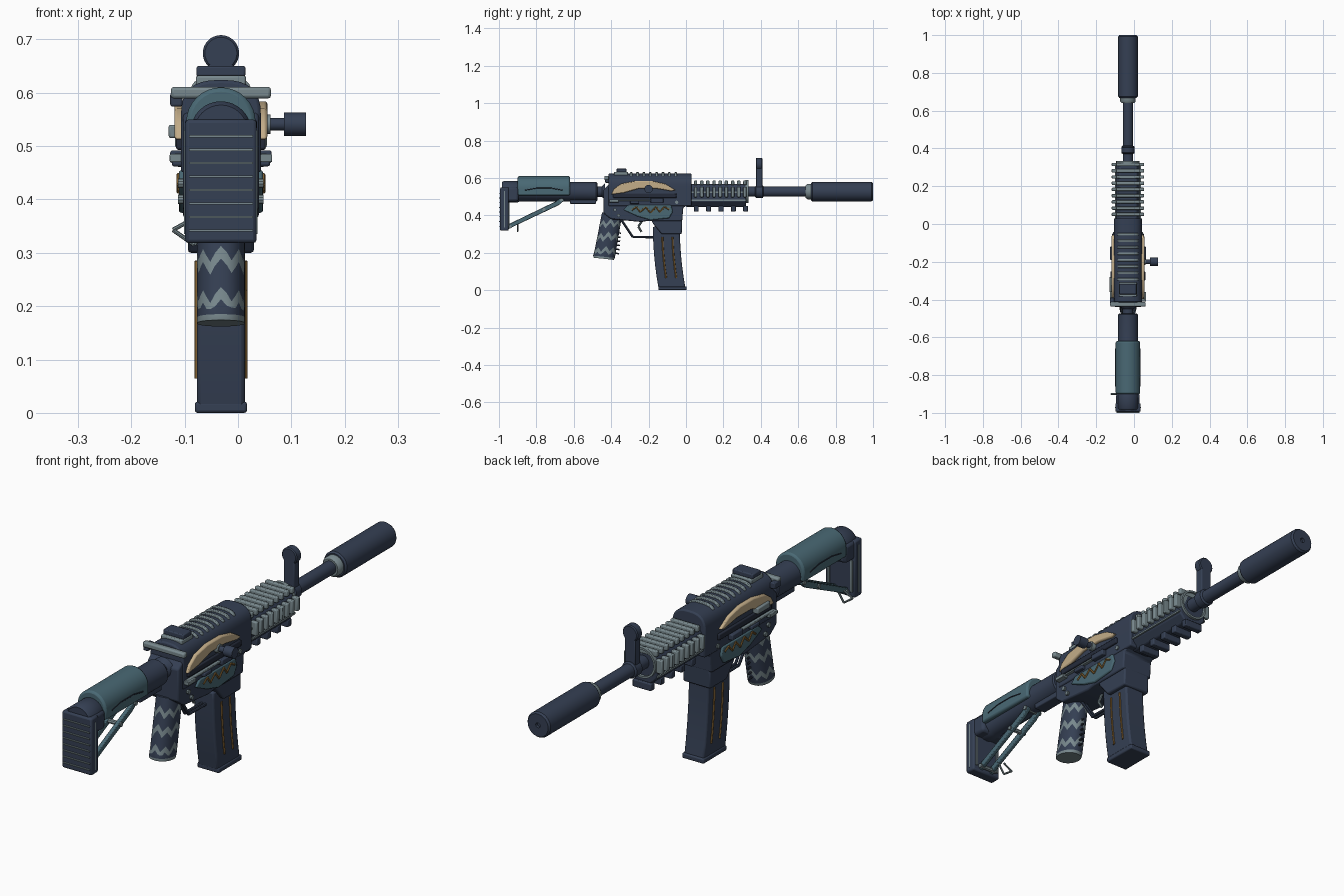
import bpy, bmesh, math
from mathutils import Vector

if "Cube" in bpy.data.objects:
    bpy.data.objects.remove(bpy.data.objects["Cube"])

XC = -0.032   # middle plane of the model
AX = 0.527    # height of the barrel axis


def mat(name, rgb):
    m = bpy.data.materials.new(name)
    m.diffuse_color = (*rgb, 1)
    m.use_nodes = True
    m.node_tree.nodes["Principled BSDF"].inputs["Base Color"].default_value = m.diffuse_color
    return m


NAVY = mat("navy", (0.035, 0.050, 0.087))
DARK = mat("dark_navy", (0.018, 0.024, 0.042))
TEAL = mat("teal", (0.067, 0.140, 0.175))
GREY = mat("blue_grey", (0.19, 0.25, 0.27))
TAN = mat("tan", (0.55, 0.42, 0.25))
GOLD = mat("dark_gold", (0.24, 0.13, 0.035))


def finish(name, bm, *mats, bevel=0.0, seg=2):
    bmesh.ops.recalc_face_normals(bm, faces=bm.faces)
    me = bpy.data.meshes.new(name)
    bm.to_mesh(me)
    bm.free()
    ob = bpy.data.objects.new(name, me)
    bpy.context.collection.objects.link(ob)
    for m in mats:
        me.materials.append(m)
    if bevel:
        b = ob.modifiers.new("bevel", "BEVEL")
        b.width, b.segments, b.limit_method = bevel, seg, "ANGLE"
    bpy.ops.object.select_all(action="DESELECT")
    ob.select_set(True)
    bpy.context.view_layer.objects.active = ob
    bpy.ops.object.shade_smooth_by_angle(angle=math.radians(35))
    return ob


def loft(bm, rings):
    """Closed rings of equal length joined into a capped body."""
    vs = [[bm.verts.new(p) for p in r] for r in rings]
    n = len(vs[0])
    rows = []
    for a, b in zip(vs, vs[1:]):
        rows.append([bm.faces.new((a[i], a[(i + 1) % n], b[(i + 1) % n], b[i])) for i in range(n)])
    rows.append([bm.faces.new(vs[0])])
    rows.append([bm.faces.new(vs[-1])])
    return rows


def boxes(name, m, specs, bevel=0.004):
    """Each spec: x range (from the middle plane), y range, z range."""
    bm = bmesh.new()
    for x0, x1, y0, y1, z0, z1 in specs:
        loft(bm, [[(XC + x, y, z) for x, y in ((x0, y0), (x1, y0), (x1, y1), (x0, y1))] for z in (z0, z1)])
    return finish(name, bm, m, bevel=bevel)


def side_prism(name, m, pts, x0, x1, bevel=0.006):
    """Side outline (y, z) given thickness across x."""
    bm = bmesh.new()
    loft(bm, [[(XC + x, y, z) for y, z in pts] for x in (x0, x1)])
    return finish(name, bm, m, bevel=bevel)


def end_prism(name, m, pts, *spans, bevel=0.006):
    """End outline (x, z) run along each y span."""
    bm = bmesh.new()
    for span in spans:
        loft(bm, [[(XC + x, y, z) for x, z in pts] for y in span])
    return finish(name, bm, m, bevel=bevel)


def lathe(name, m, prof, n=32, z=AX):
    """Profile (y, radius) spun about the barrel axis."""
    bm = bmesh.new()
    loft(bm, [[(XC + r * math.cos(math.tau * i / n), y, z + r * math.sin(math.tau * i / n))
               for i in range(n)] for y, r in prof])
    return finish(name, bm, m)


def rods(name, m, paths, r, n=8):
    """Straight round bars through each path of (x, y, z)."""
    bm = bmesh.new()
    for path in paths:
        for p, q in zip(path, path[1:]):
            p, q = (Vector((XC + v[0], v[1], v[2])) for v in (p, q))
            d = (q - p).normalized()
            u = d.orthogonal().normalized()
            w = d.cross(u)
            loft(bm, [[c + r * (u * math.cos(math.tau * i / n) + w * math.sin(math.tau * i / n))
                       for i in range(n)] for c in (p, q)])
    return finish(name, bm, m)


def arch(half, base, shoulder, top, n=16, power=1.0):
    pts = [(-half, base), (half, base)]
    for i in range(n + 1):
        c, s = math.cos(math.pi * i / n), max(0, math.sin(math.pi * i / n))
        pts.append((half * math.copysign(abs(c) ** power, c), shoulder + (top - shoulder) * s ** power))
    return pts


# Barrel and suppressor
lathe("barrel", NAVY, [(0.0, 0.027), (0.37, 0.027), (0.375, 0.034), (0.41, 0.034), (0.415, 0.027), (0.66, 0.027)])
lathe("suppressor_collar", GREY, [(0.64, 0.034), (0.65, 0.041), (0.672, 0.041)])
lathe("suppressor", NAVY, [(0.668, 0.046), (0.675, 0.052), (0.992, 0.052), (1.0, 0.046), (1.0, 0.010), (0.99, 0.009)])

# Front sight
boxes("front_sight_post", NAVY, [(-0.024, 0.024, 0.374, 0.408, 0.545, 0.665)])
lathe("front_sight_disc", NAVY, [(0.374, 0.030), (0.378, 0.034), (0.404, 0.034), (0.408, 0.030)], z=0.674)

# Handguard shell, ribs and side lines
end_prism("handguard", NAVY, [(-0.035, 0.445), (0.035, 0.445), (0.062, 0.475), (0.062, 0.545),
                              (0.045, 0.568), (-0.045, 0.568), (-0.062, 0.545), (-0.062, 0.475)], (0.0, 0.322))
ribs_top, ribs_side, ribs_low = [], [], []
for i in range(9):
    y = 0.042 + i * 0.033
    ribs_top.append((-0.062, 0.062, y, y + 0.018, 0.562, 0.586))
    for s in (-1, 1):
        a, b = sorted((s * 0.058, s * 0.086))
        ribs_side.append((a, b, y, y + 0.018, 0.497, 0.553))
    if i % 2 == 0:
        ribs_low.append((-0.042, 0.042, y, y + 0.026, 0.42, 0.45))
boxes("handguard_top_ribs", GREY, ribs_top)
boxes("handguard_side_ribs", GREY, ribs_side)
boxes("handguard_bottom_ribs", NAVY, ribs_low)
boxes("handguard_side_lines", GREY, [(-0.068, 0.068, 0.01, 0.32, z, z + 0.007) for z in (0.478, 0.521)], 0)
lathe("handguard_ring", GREY, [(0.318, 0.062), (0.333, 0.062), (0.333, 0.054), (0.322, 0.054)])

# Receiver
end_prism("upper_receiver", NAVY, arch(0.075, 0.45, 0.555, 0.624, power=0.75), (-0.415, 0.03))
side_prism("lower_receiver", NAVY, [(-0.44, 0.41), (-0.44, 0.54), (-0.40, 0.575), (-0.02, 0.56), (0.03, 0.47),
                                    (-0.015, 0.44), (-0.02, 0.37), (-0.21, 0.37), (-0.24, 0.365),
                                    (-0.40, 0.38)], -0.071, 0.071)
side_prism("magazine_well", NAVY, [(-0.185, 0.39), (-0.02, 0.39), (-0.023, 0.30), (-0.13, 0.30), (-0.18, 0.36)],
           -0.062, 0.062)
rail_arc = arch(0.056, 0.59, 0.603, 0.631, power=0.75)
end_prism("top_rail_teeth", GREY, rail_arc, *[(-0.3 + i * 0.034, -0.286 + i * 0.034) for i in range(8)], bevel=0.003)
boxes("rear_sight_base", GREY, [(-0.047, 0.047, -0.385, -0.31, 0.612, 0.632)])
boxes("rear_sight", NAVY, [(-0.046, 0.046, -0.372, -0.318, 0.63, 0.650)])
boxes("rear_cross_bar", GREY, [(-0.094, 0.094, -0.437, -0.413, 0.589, 0.611)], 0.006)
boxes("rear_bar_block", NAVY, [(-0.095, -0.072, -0.432, -0.39, 0.574, 0.60)])

# Side panels, engraving and controls on both sides
tan_shape = [(-0.40, 0.512), (-0.385, 0.542), (-0.345, 0.570), (-0.27, 0.584), (-0.18, 0.584), (-0.11, 0.568),
             (-0.055, 0.535), (-0.08, 0.53), (-0.16, 0.544), (-0.25, 0.544), (-0.33, 0.521)]
teal_shape = [(-0.335, 0.43), (-0.31, 0.455), (-0.08, 0.455), (-0.07, 0.42), (-0.09, 0.385),
              (-0.19, 0.375), (-0.26, 0.395)]
scroll = [(-0.29, 0.428), (-0.265, 0.446), (-0.245, 0.418), (-0.215, 0.445), (-0.19, 0.414),
          (-0.16, 0.446), (-0.14, 0.418), (-0.115, 0.446), (-0.09, 0.432)]
for s, side in ((-1, "left"), (1, "right")):
    def span(a, b):
        return sorted((s * a, s * b))
    side_prism(side + "_tan_panel", TAN, tan_shape, *span(0.064, 0.087), bevel=0.005)
    side_prism(side + "_teal_panel", TEAL, teal_shape, *span(0.06, 0.079), bevel=0.005)
    rods(side + "_engraving", GOLD, [[(s * 0.079, y, z) for y, z in scroll]], 0.0045, 6)
    boxes(side + "_slide_bar", DARK, [(*span(0.06, 0.084), -0.39, -0.05, 0.493, 0.518)])
    boxes(side + "_slide_trim", GREY, [(*span(0.06, 0.087), -0.40, -0.15, 0.478, 0.486),
                                       (*span(0.06, 0.096), -0.41, -0.36, 0.47, 0.485)], 0.002)
    boxes(side + "_catch", NAVY, [(*span(0.06, 0.095), -0.19, -0.12, 0.468, 0.492),
                                  (*span(0.06, 0.092), -0.30, -0.25, 0.462, 0.478)])
    rods(side + "_pins", GREY, [[(s * 0.06, y, z), (s * 0.08, y, z)]
                                for y, z in ((-0.38, 0.43), (-0.05, 0.47), (-0.36, 0.40))], 0.009, 10)
boxes("selector_plate", GREY, [(-0.098, -0.07, -0.36, -0.28, 0.515, 0.54)])

# Charging handle
rods("charging_stem", NAVY, [[(0.05, -0.20, 0.541), (0.13, -0.20, 0.541)]], 0.012, 14)
rods("charging_knob", NAVY, [[(0.118, -0.20, 0.541), (0.159, -0.20, 0.541)]], 0.022, 18)
rods("charging_collar", GREY, [[(0.07, -0.20, 0.541), (0.093, -0.20, 0.541)]], 0.018, 14)

# Magazine: gently curved body, foot and gold side lines


def mag_y(z):
    t = (0.34 - z) / 0.34
    return -0.105 + 0.032 * t * t


bm = bmesh.new()
loft(bm, [[(XC + x, mag_y(z) + y, z) for x, y in ((-0.045, -0.072), (0.045, -0.072), (0.045, 0.072), (-0.045, 0.072))]
          for z in (0.01, 0.07, 0.13, 0.19, 0.25, 0.31, 0.34)])
finish("magazine", bm, NAVY, bevel=0.007)
boxes("magazine_foot", NAVY, [(-0.049, 0.049, -0.148, 0.003, 0.0, 0.021)], 0.005)
rods("magazine_lines", GOLD, [[(s * 0.045, mag_y(z) + dy, z) for z in (0.065, 0.12, 0.18, 0.23, 0.285)]
                              for s in (-1, 1) for dy in (-0.022, 0.032)], 0.005, 6)

# Grip: leaning oval rings, with uneven zigzag stripes
bm = bmesh.new()
N = 32
zigzag = (1, 0.2, -0.8, -0.1, 0.6, -0.2, -1, 0.1)
levels = [(0.162, 0), (0.173, 0), (0.198, 1), (0.221, 1), (0.245, 0), (0.274, 1), (0.298, 1),
          (0.325, 0), (0.346, 1), (0.367, 1), (0.415, 0)]
rings = []
for k, (z, zig) in enumerate(levels):
    ring = []
    for i in range(N):
        a = math.tau * i / N
        c, s = math.cos(a), math.sin(a)
        zz = z + zig * 0.015 * zigzag[i % 8]
        t = (0.41 - zz) / 0.245
        if t > 0.9:
            zz += 0.006 * (1 - s)
        yc = -0.395 - 0.045 * t
        r = 0.055 + 0.003 * t - (0.004 if k == 0 else 0)
        ring.append((XC + 0.045 * math.copysign(abs(c) ** 0.85, c), yc + r * s, zz))
    rings.append(ring)
for k, row in enumerate(loft(bm, rings)):
    for f in row:
        f.material_index = 1 if k in (0, 2, 5, 8, 10) else 0
finish("grip", bm, NAVY, GREY)
rods("grip_finger_bars", DARK, [[(0, -0.42, 0.205 + i * 0.022), (0, -0.348 - 0.002 * (5 - i), 0.195 + i * 0.022)]
                                for i in range(6)], 0.004, 6)

# Trigger and guard
rods("trigger_guard", NAVY, [[(x, -0.345, 0.375), (x, -0.285, 0.285), (x, -0.17, 0.283)] for x in (-0.008, 0.008)], 0.006)
rods("trigger", GREY, [[(0, -0.235, 0.37), (0, -0.255, 0.34), (0, -0.238, 0.312)]], 0.006)

# Stock tube, neck and cheek rest
lathe("stock_neck", NAVY, [(-0.478, 0.028), (-0.45, 0.028), (-0.432, 0.045)], 20)
lathe("stock_tube", NAVY, [(-0.985, 0.050), (-0.975, 0.057), (-0.90, 0.057), (-0.89, 0.052), (-0.48, 0.052), (-0.474, 0.047)])
boxes("stock_tube_keel", NAVY, [(-0.026, 0.026, -0.62, -0.48, 0.462, 0.50)])
end_prism("cheek_rest", TEAL, arch(0.065, 0.507, 0.545, 0.61), (-0.90, -0.62), bevel=0.008)
rods("cheek_rest_grooves", DARK, [[(s * 0.065, -0.86, 0.535), (s * 0.065, -0.80, 0.546), (s * 0.065, -0.72, 0.546),
                                  (s * 0.065, -0.66, 0.535)] for s in (-1, 1)], 0.0025, 6)

# Butt plate with ribs and frame
boxes("butt_plate", NAVY, [(-0.067, 0.067, -0.994, -0.948, 0.318, 0.55)], 0.007)
boxes("butt_ribs", GREY, [(-0.06, 0.06, -1.0, -0.99, 0.34 + i * 0.0252, 0.344 + i * 0.0252) for i in range(8)], 0)
boxes("butt_side_trim", GREY, [(-0.069, 0.069, -0.973, -0.968, 0.335, 0.53)], 0)
boxes("butt_front_bars", GREY, [(s * 0.052 - 0.005, s * 0.052 + 0.005, -0.95, -0.943, 0.34, 0.47) for s in (-1, 1)], 0.002)
boxes("butt_top", NAVY, [(-0.062, 0.062, -0.985, -0.895, 0.475, 0.55)], 0.012)

# Stock strut and wire loop
for s, side in ((-1, "left"), (1, "right")):
    side_prism(side + "_strut", TEAL, [(-0.955, 0.325), (-0.955, 0.35), (-0.69, 0.478), (-0.665, 0.497),
                                       (-0.65, 0.48), (-0.68, 0.455)], *sorted((s * 0.018, s * 0.034)), bevel=0.003)
rods("strut_pins", GREY, [[(-0.04, y, z), (0.04, y, z)] for y, z in ((-0.665, 0.482), (-0.76, 0.432), (-0.94, 0.34))], 0.009)
rods("wire_loop", GREY, [[(-0.05, -0.90, 0.365), (-0.09, -0.90, 0.343), (-0.05, -0.90, 0.315), (-0.02, -0.90, 0.36)]], 0.004)
